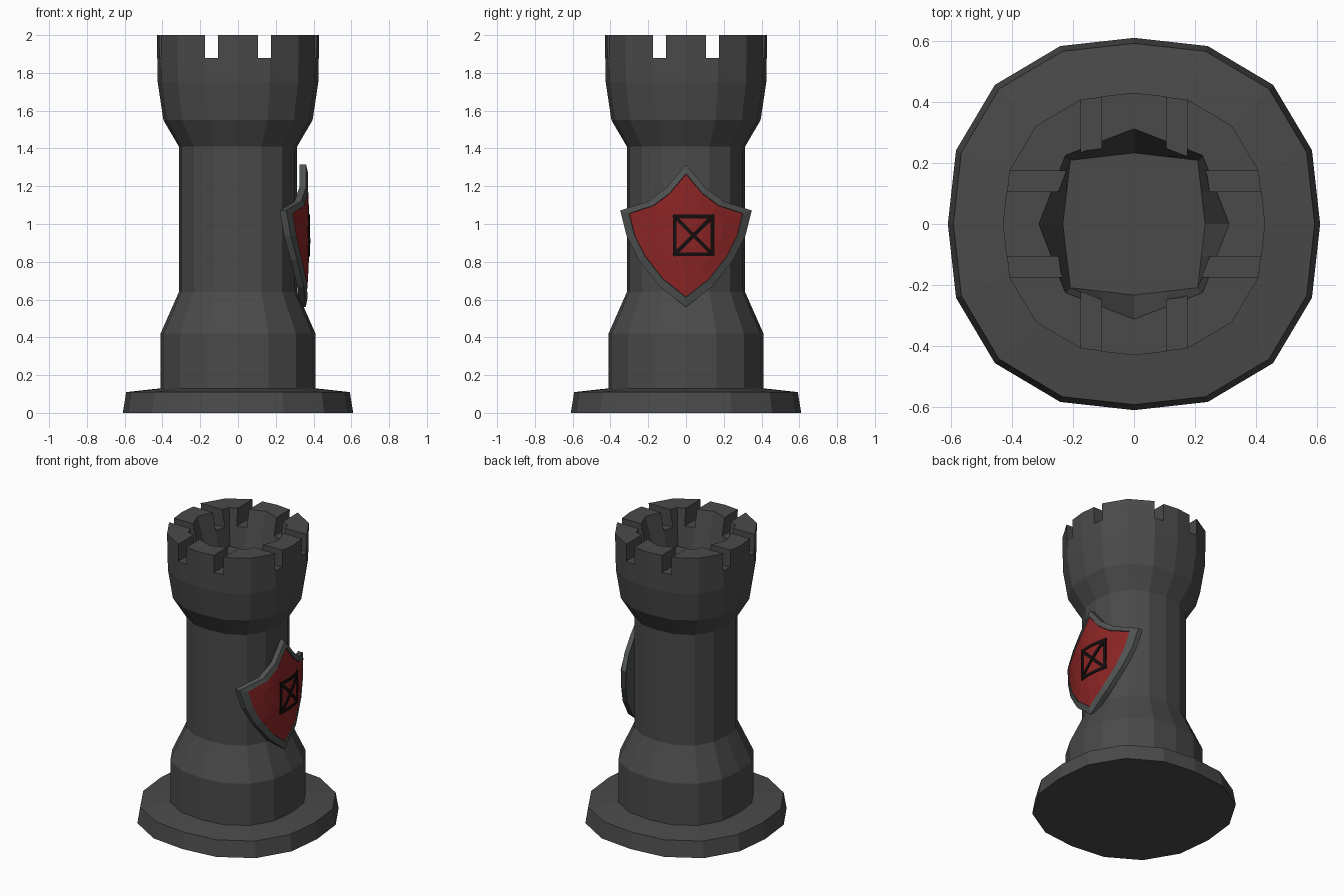
import bpy, bmesh, math
from mathutils import Vector

if "Cube" in bpy.data.objects:
    bpy.data.objects.remove(bpy.data.objects["Cube"])


def material(name, rgb):
    m = bpy.data.materials.new(name)
    m.diffuse_color = (*rgb, 1)
    m.use_nodes = True
    m.node_tree.nodes["Principled BSDF"].inputs["Base Color"].default_value = m.diffuse_color
    return m


STONE = material("dark_stone", (0.068, 0.068, 0.068))
RIM = material("rim_grey", (0.08, 0.085, 0.085))
RED = material("shield_red", (0.26, 0.018, 0.018))
BLACK = material("emblem_black", (0.008, 0.004, 0.004))


def finish(bm, name, mats):
    bmesh.ops.recalc_face_normals(bm, faces=bm.faces)
    mesh = bpy.data.meshes.new(name)
    bm.to_mesh(mesh)
    bm.free()
    ob = bpy.data.objects.new(name, mesh)
    bpy.context.collection.objects.link(ob)
    for m in mats:
        mesh.materials.append(m)
    return ob


def bridge(bm, a, b, mat=0):
    n = len(a)
    for i in range(n):
        j = (i + 1) % n
        bm.faces.new((a[i], a[j], b[j], b[i])).material_index = mat


# Tower: 16-sided, slightly squared lathe with an octagonal pit in the top
def ring(bm, z, r, diag=None):
    """Outer ring when diag is None, otherwise an octagon with midpoints."""
    pts = []
    for i in range(16):
        a = math.tau * i / 16
        if diag is None:
            k = r * (1, 1.035, 1.057, 1.035)[i % 4]
            pts.append(Vector((k * math.cos(a), k * math.sin(a), z)))
        else:
            k = r if i % 4 == 0 else diag
            pts.append(Vector((k * math.cos(a), k * math.sin(a), z)))
    if diag is not None:
        for i in range(1, 16, 2):
            pts[i] = (pts[i - 1] + pts[(i + 1) % 16]) / 2
    return [bm.verts.new(p) for p in pts]


bm = bmesh.new()
profile = [(0, .61), (.11, .592), (.13, .41), (.42, .41), (.64, .313),
           (1.41, .313), (1.55, .395), (1.75, .425), (2.0, .43)]
rings = [ring(bm, z, r) for z, r in profile]
rings += [ring(bm, 2.0, .312, .318), ring(bm, 1.74, .233, .295)]
for a, b in zip(rings, rings[1:]):
    bridge(bm, a, b)
bm.faces.new(rings[0])
bm.faces.new(rings[-1])
tower = finish(bm, "tower", [STONE])

# Battlement notches: eight axis-parallel slots
bm = bmesh.new()
for turn in range(4):
    for side in (-1, 1):
        v = bmesh.ops.create_cube(bm, size=1)["verts"]
        c, s = round(math.cos(turn * math.pi / 2)), round(math.sin(turn * math.pi / 2))
        for p in v:
            x, y = p.co.x * .068 + side * .14, p.co.y * .3 + .35
            p.co = (x * c - y * s, x * s + y * c, 2.0 + p.co.z * .24)
cutter = finish(bm, "notch_cutter", [STONE])
cutter.hide_render = True
mod = tower.modifiers.new("notches", "BOOLEAN")
mod.operation, mod.solver, mod.object = "DIFFERENCE", "EXACT", cutter
bpy.context.view_layer.objects.active = tower
tower.select_set(True)
bpy.ops.object.modifier_apply(modifier=mod.name)
bpy.data.objects.remove(cutter)


# Shield: concentric rings of a mirrored outline, bent around the tower
def bend(y, z, off=0.0):
    return (.378 - 1.0 * y * y - .13 * (z - .95) ** 2 + off, y, z)


half = [(0, 1.315), (.1, 1.195), (.2, 1.12), (.348, 1.072),
        (.315, .94), (.25, .81), (.14, .67), (0, .56)]
outline = half + [(-y, z) for y, z in half[-2:0:-1]]


def shield_ring(bm, k, off):
    return [bm.verts.new(bend(y * k, .95 + (z - .95) * k, off)) for y, z in outline]


bm = bmesh.new()
steps = [(.3, 0, 0), (.6, 0, 0), (.86, 0, 0), (.87, .006, 1), (1, 0, 1),
         (1, -.035, 1), (.6, -.035, 1), (.3, -.035, 1)]
loops = [shield_ring(bm, k, off) for k, off, _ in steps]
for i in range(len(loops) - 1):
    bridge(bm, loops[i], loops[i + 1], steps[i + 1][2])
for loop, off, mat in ((loops[0], 0, 0), (loops[-1], -.035, 1)):
    hub = bm.verts.new(bend(0, .95, off))
    for i, v in enumerate(loop):
        bm.faces.new((hub, v, loop[(i + 1) % len(loop)])).material_index = mat
finish(bm, "shield", [RED, RIM])


# Painted device: plain square frame with a diagonal cross, thin bent bars
def bar(bm, p, q, w=.02, lift=.004, n=6):
    p, q = Vector(p), Vector(q)
    d = (q - p).normalized()
    side = Vector((-d.y, d.x)) * w / 2
    p, q = p - d * w / 2, q + d * w / 2
    prev = None
    for i in range(n + 1):
        m = p.lerp(q, i / n)
        sec = [bm.verts.new(bend(*(m + s * side), o))
               for s, o in ((-1, lift), (1, lift), (1, -.004), (-1, -.004))]
        if prev:
            bridge(bm, prev, sec)
        if i in (0, n):
            bm.faces.new(sec)
        prev = sec


bm = bmesh.new()
y0, y1, z0, z1 = -.06, .14, .84, 1.04
corners = [(y0, z0), (y1, z0), (y1, z1), (y0, z1)]
for i in range(4):
    bar(bm, corners[i], corners[(i + 1) % 4])
bar(bm, corners[0], corners[2], lift=.005)
bar(bm, corners[1], corners[3], lift=.0045)
finish(bm, "shield_device", [BLACK])
